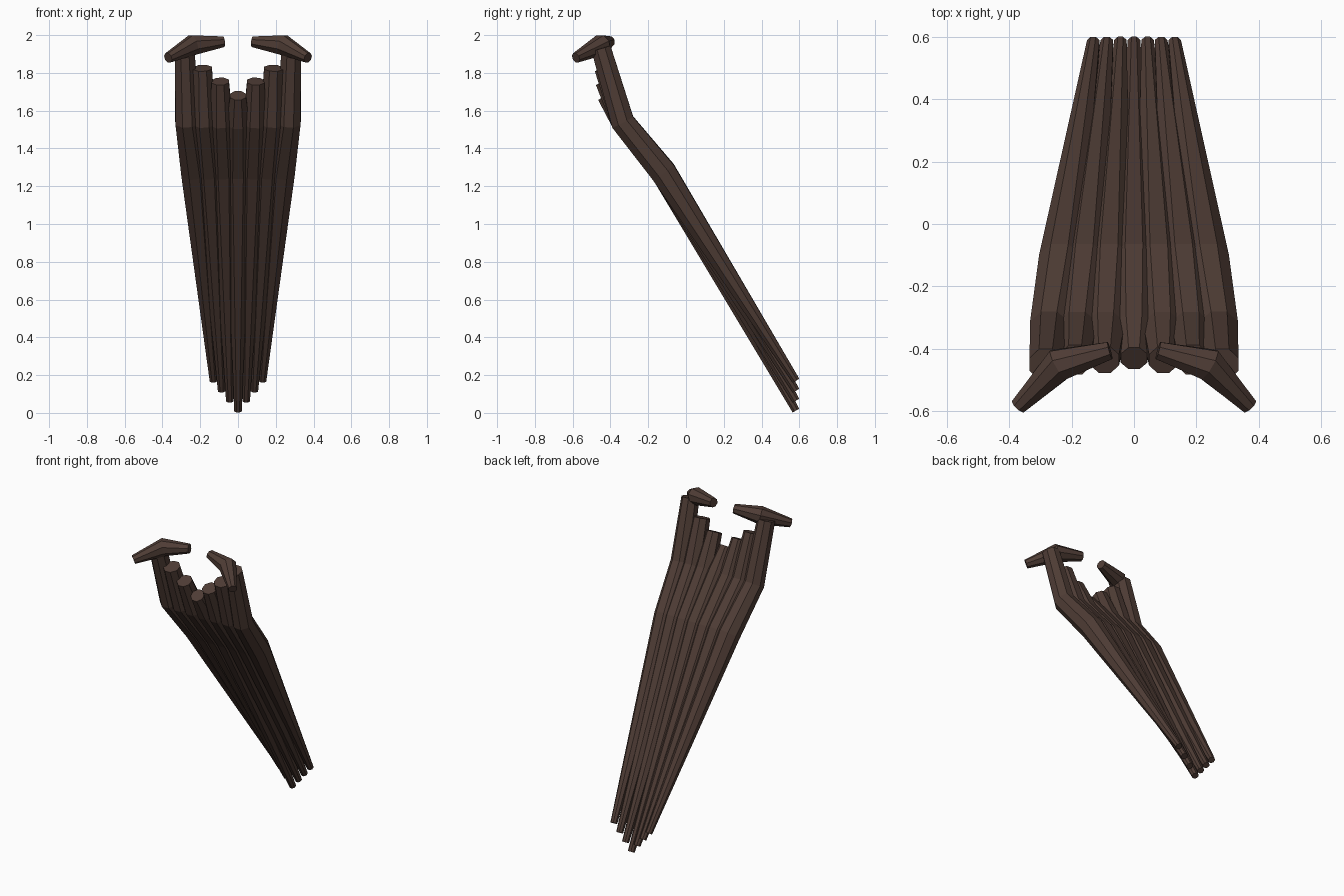
import bpy, bmesh, math
from mathutils import Vector

if "Cube" in bpy.data.objects:
    bpy.data.objects.remove(bpy.data.objects["Cube"])

wood = bpy.data.materials.new("dark brown wood")
wood.diffuse_color = (0.078, 0.046, 0.036, 1)
wood.use_nodes = True
wood.node_tree.nodes["Principled BSDF"].inputs["Base Color"].default_value = wood.diffuse_color
SIDES = 8


def tapered_tube(name, path, radii, up):
    """Faceted tube through the path points; radii are half widths across flats."""
    pts = [Vector(p) for p in path]
    up = Vector(up)
    bm = bmesh.new()
    rings = []
    for i, p in enumerate(pts):
        before = (p - pts[i - 1]).normalized() if i else Vector()
        after = (pts[i + 1] - p).normalized() if i + 1 < len(pts) else Vector()
        t = (before + after).normalized()
        side = up.cross(t).normalized()
        top = t.cross(side)
        r = radii[i] / math.cos(math.pi / SIDES)
        ring = []
        for k in range(SIDES):
            a = 2 * math.pi * (k + 0.5) / SIDES
            ring.append(bm.verts.new(p + r * (math.cos(a) * side + math.sin(a) * top)))
        rings.append(ring)
    for a, b in zip(rings, rings[1:]):
        for k in range(SIDES):
            n = (k + 1) % SIDES
            bm.faces.new((a[k], a[n], b[n], b[k]))
    bm.faces.new(rings[0][::-1])
    bm.faces.new(rings[-1])
    bmesh.ops.recalc_face_normals(bm, faces=bm.faces[:])
    mesh = bpy.data.meshes.new(name)
    bm.to_mesh(mesh)
    bm.free()
    mesh.materials.append(wood)
    obj = bpy.data.objects.new(name, mesh)
    bpy.context.collection.objects.link(obj)


# Seven fanned bars: shared bends, stepped top and bottom ends
top_ends = [(-0.43, 1.68, 0.042), (-0.435, 1.755, 0.046),
            (-0.435, 1.825, 0.050), (-0.45, 1.93, 0.052)]
for n in range(-3, 4):
    y, z, r = top_ends[abs(n)]
    path = [(n * 0.0433, 0.582, 0.012 + abs(n) * 0.053),
            (n * 0.078, -0.12, 1.275),
            (n * 0.090, -0.335, 1.54),
            (n * 0.094, y, z)]
    tapered_tube(f"bar_{n + 4}", path, [0.02, 0.068, 0.062, r], (0, 1, 0))

# Mirrored bent handles on the two outer bars
for label, s in (("left", -1), ("right", 1)):
    path = [(s * 0.077, -0.405, 1.965), (s * 0.24, -0.45, 1.948), (s * 0.37, -0.583, 1.88)]
    tapered_tube(f"{label}_handle", path, [0.028, 0.052, 0.026], (0, 0, 1))
